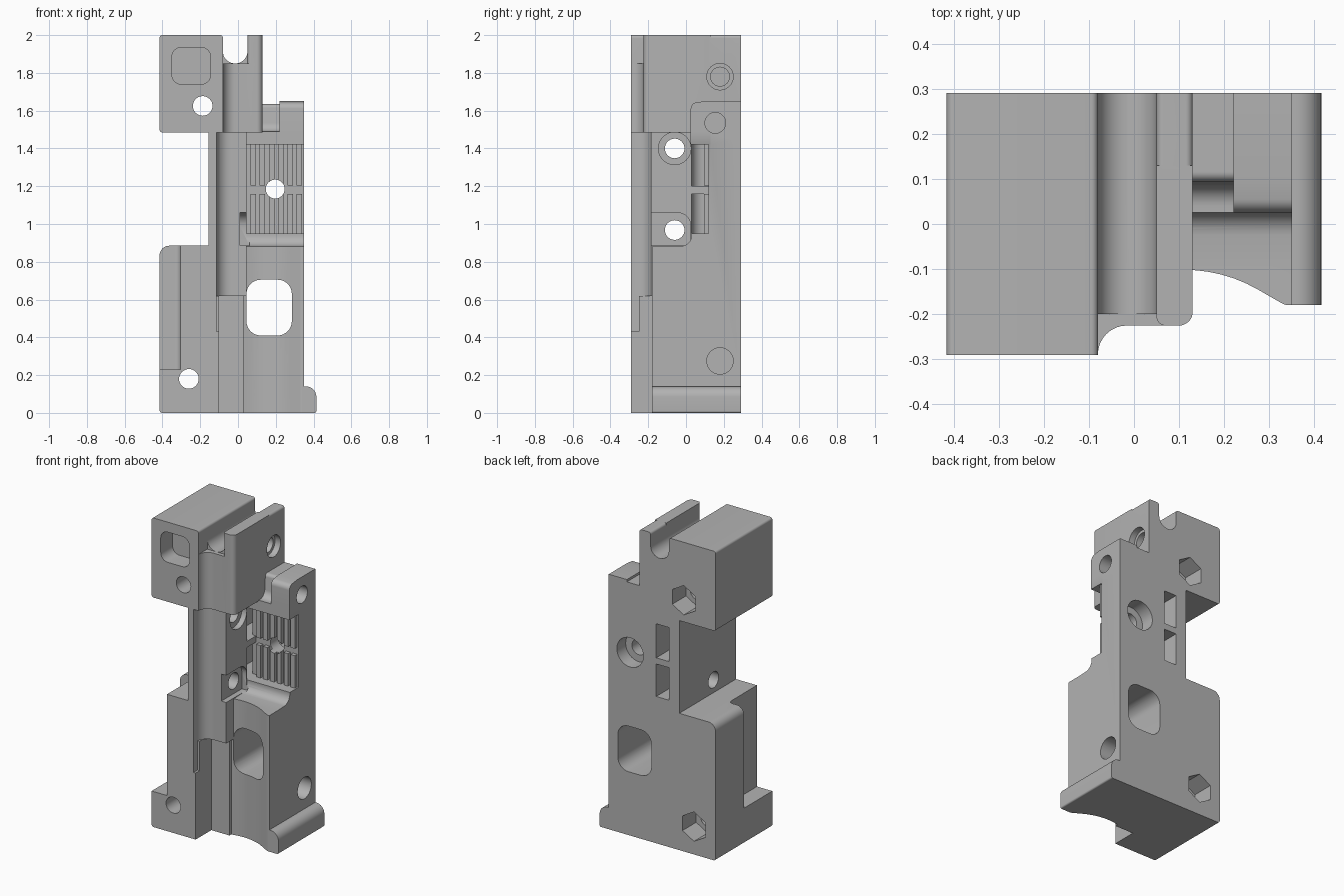
import bpy, bmesh, math
from mathutils import Vector

if "Cube" in bpy.data.objects:
    bpy.data.objects.remove(bpy.data.objects["Cube"])

grey = bpy.data.materials.new("plain grey")
grey.use_nodes = True
grey.diffuse_color = (0.45, 0.45, 0.45, 1)
grey.node_tree.nodes["Principled BSDF"].inputs["Base Color"].default_value = grey.diffuse_color


def rounded(points, steps=8):
    """Corner points (a, b) or (a, b, r); r is the tangent length of a round."""
    out = []
    for i, p in enumerate(points):
        c = Vector(p[:2])
        if len(p) < 3:
            out.append(c)
            continue
        u = (Vector(points[i - 1][:2]) - c).normalized()
        v = (Vector(points[(i + 1) % len(points)][:2]) - c).normalized()
        a, b = c + u * p[2], c + v * p[2]
        w = math.sin(u.angle(v) / 2)
        for k in range(steps + 1):
            t = k / steps
            k0, k1, k2 = (1 - t) ** 2, 2 * t * (1 - t) * w, t * t
            out.append((a * k0 + c * k1 + b * k2) / (k0 + k1 + k2))
    return out


def prism(name, axis, lo, hi, points):
    place = {"x": lambda p, d: (d, p[0], p[1]),
             "y": lambda p, d: (p[0], d, p[1]),
             "z": lambda p, d: (p[0], p[1], d)}[axis]
    bm = bmesh.new()
    face = bm.faces.new([bm.verts.new(place(p, lo)) for p in rounded(points)])
    ext = bmesh.ops.extrude_face_region(bm, geom=[face])
    shift = Vector(place((0, 0), hi - lo))
    bmesh.ops.translate(bm, vec=shift, verts=[g for g in ext["geom"] if isinstance(g, bmesh.types.BMVert)])
    bmesh.ops.recalc_face_normals(bm, faces=bm.faces)
    mesh = bpy.data.meshes.new(name)
    bm.to_mesh(mesh)
    bm.free()
    mesh.materials.append(grey)
    ob = bpy.data.objects.new(name, mesh)
    bpy.context.scene.collection.objects.link(ob)
    return ob


def rect(a0, b0, a1, b1, r=0):
    pts = [(a0, b0), (a1, b0), (a1, b1), (a0, b1)]
    return [p + (r,) for p in pts] if r else pts


def circle(a, b, r, n=32):
    return [(a + r * math.sin(math.tau * k / n), b + r * math.cos(math.tau * k / n)) for k in range(n)]


F, B = -0.29, 0.29      # front and back planes
M = 0.13                # overlap depth into the back plate

# back plate with the full outline
body = prism("body", "y", 0.12, B, [
    (-.415, 0, .015), (.35, 0), (.35, 1.635), (.13, 1.635), (.13, 2, .015), (.05, 2, .015),
    (.05, 1.85, .064), (-.08, 1.85, .064), (-.08, 2, .015), (-.415, 2, .015), (-.415, 1.485, .015),
    (-.155, 1.485), (-.155, .885), (-.415, .885, .05)])

adds = [
    # upper block, grooved cheek and the blend between them
    prism("upper_block", "y", F, M, rect(-.415, 1.485, -.08, 2, .015)),
    prism("cheek_base", "z", 1.485, 1.85, [
        (-.1, F), (-.08, F), (-.08, -.225, .064), (.13, -.225, .03), (.13, M), (-.1, M)]),
    prism("cheek_groove", "y", -.2, M, [
        (-.1, 1.7), (.1, 1.7), (.1, 1.9), (.05, 1.95), (.05, 1.85, .064), (-.08, 1.85, .064),
        (-.08, 1.95), (-.1, 1.95)]),
    prism("cheek", "z", 1.485, 2, [(.05, -.225, .02), (.13, -.225, .03), (.13, M), (.05, M)]),
    # stem with the dished channel, and its recessed lower half
    prism("stem", "z", .62, 1.485, [
        (-.155, F), (-.115, F), (-.115, -.25), (-.1, -.185, .06), (.045, -.185), (.045, M), (-.155, M)]),
    prism("stem_foot", "z", 0, .62, [
        (-.16, F), (-.1, F), (-.1, -.13), (.03, -.13), (.03, M), (-.16, M)]),
    # lower blocks
    prism("lower_block", "y", F, M, [
        (-.415, 0, .015), (-.155, 0), (-.155, .885), (-.415, .885, .05)]),
    prism("lower_body", "z", 0, .88, [
        (.01, -.115), (.17, -.085, .12), (.335, -.18, .01), (.35, -.18), (.35, M), (.01, M)]),
    prism("ledge_blend", "x", .01, .35, [
        (-.09, .85), (-.09, .88), (.03, .885, .055), (.03, .95), (M, .95), (M, .85)]),
    prism("foot_lip", "y", -.18, B, [
        (.34, 0), (.415, 0, .01), (.415, .14, .055), (.34, .14)]),
    # saddle and lug
    prism("saddle", "x", .045, .35, [
        (.025, 1.42), (.025, 1.49), (.085, 1.49, .045), (.095, 1.635, .02), (M, 1.635), (M, 1.42)]),
    prism("lug", "x", .22, .35, [
        (.025, 1.42), (.025, 1.64, .03), (.1, 1.65), (B, 1.65), (B, 1.42)]),
]
# grip ribs in two rows
for z0, z1 in ((.94, 1.16), (1.205, 1.43)):
    for k in range(6):
        x = .065 + k * .049
        adds.append(prism("rib", "y", .095, M, rect(x, z0, x + .03, z1)))

cuts = [
    # side pocket of the lower block and edge notch of the stem
    prism("side_pocket", "z", .23, .95, [(-.5, -.4), (-.305, -.4), (-.305, 0, .03), (-.5, 0)]),
    prism("stem_notch", "y", -.4, -.25, rect(-.115, .43, -.09, .63)),
    # large window and the blind square pocket
    prism("window", "y", -.4, .4, rect(.045, .41, .285, .705, .075)),
    prism("square_pocket", "y", -.4, -.17, rect(-.35, 1.74, -.145, 1.935, .05)),
    # cross holes with their seats
    prism("cross_hole_upper", "x", -.5, .5, circle(-.06, 1.4, .052)),
    prism("cross_hole_lower", "x", -.5, .5, circle(-.06, .968, .052)),
    prism("seat_upper", "x", .01, .06, circle(-.06, 1.4, .086)),
    prism("seat_lower", "x", .01, .06, [(-.3, .885), (.025, .885), (.025, 1.06, .07), (-.3, 1.06)]),
    # blind holes on the side
    prism("lug_hole", "x", .1, .5, circle(.155, 1.535, .055)),
    prism("cheek_seat", "x", .09, .3, circle(.18, 1.78, .07)),
    prism("cheek_hole", "x", -.2, .1, circle(.18, 1.78, .05)),
    prism("low_side_hole", "x", .22, .36, circle(.18, .275, .07)),
    # stepped hole through the ribs
    prism("rib_hole", "y", -.05, .4, circle(.197, 1.185, .05)),
    prism("rib_hole_seat", "y", .2, .4, circle(.197, 1.185, .095)),
]
# bolt holes with hexagonal nut pockets at the back
for x, z in ((-.187, 1.625), (-.26, .18)):
    cuts.append(prism("bolt_hole", "y", -.4, .4, circle(x, z, .052)))
    cuts.append(prism("nut_pocket", "y", .15, .4, circle(x, z, .095, 6)))
# strap slots turning from the back to the ribs
for z0, z1 in ((.95, 1.16), (1.2, 1.42)):
    cuts.append(prism("strap_slot", "z", z0, z1, [
        (-.08, .03, .06), (.06, .03), (.06, .12), (.01, .12, .02), (.01, .4), (-.08, .4)]))

for group, operation in ((adds, "UNION"), (cuts, "DIFFERENCE")):
    for ob in group:
        mod = body.modifiers.new(ob.name, "BOOLEAN")
        mod.operation, mod.solver, mod.object = operation, "EXACT", ob

# bake the solid and drop the helper shapes
solid = bpy.data.meshes.new_from_object(body.evaluated_get(bpy.context.evaluated_depsgraph_get()))
body.modifiers.clear()
body.data = solid
for ob in adds + cuts:
    bpy.data.objects.remove(ob)

bpy.ops.object.select_all(action="DESELECT")
body.select_set(True)
bpy.context.view_layer.objects.active = body
bpy.ops.object.shade_smooth_by_angle(angle=math.radians(30))
